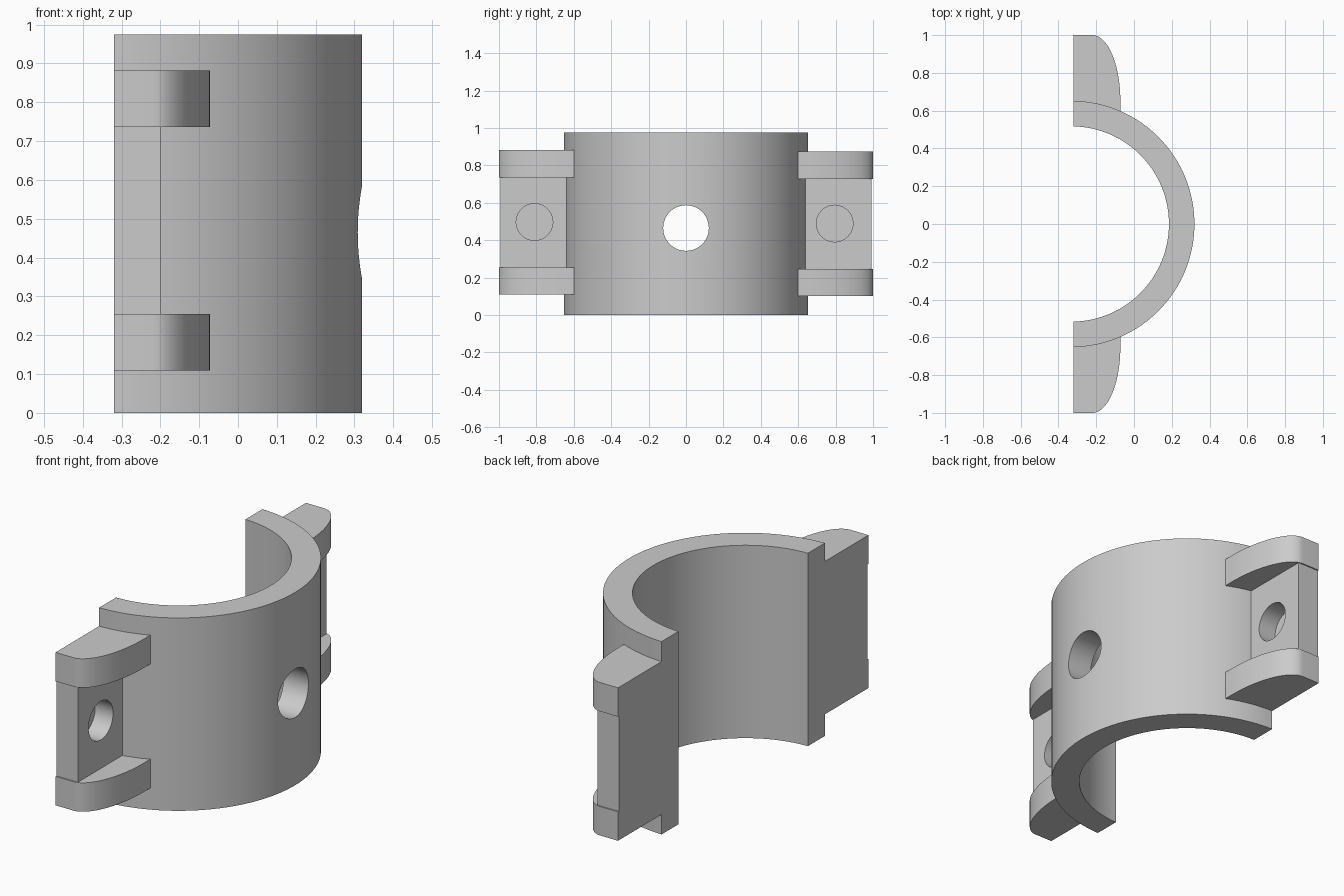
import bpy, bmesh
from math import sin, cos, pi, asin, acos, radians

cube = bpy.data.objects.get("Cube")
if cube:
    bpy.data.objects.remove(cube, do_unlink=True)

grey = bpy.data.materials.new("plain grey")
grey.use_nodes = True
colour = (0.6, 0.6, 0.6, 1)
grey.diffuse_color = colour
grey.node_tree.nodes["Principled BSDF"].inputs["Base Color"].default_value = colour

CX, BACK = -0.332, -0.32      # ring axis and split plane
OUTER, INNER, HEIGHT = 0.652, 0.517, 0.975


def prism(name, outline, z0, z1):
    """Extrude an (x, y) outline from z0 to z1."""
    bm = bmesh.new()
    face = bm.faces.new([bm.verts.new((x, y, z0)) for x, y in outline])
    new = bmesh.ops.extrude_face_region(bm, geom=[face])["geom"]
    verts = [v for v in new if isinstance(v, bmesh.types.BMVert)]
    bmesh.ops.translate(bm, verts=verts, vec=(0, 0, z1 - z0))
    bmesh.ops.recalc_face_normals(bm, faces=bm.faces)
    mesh = bpy.data.meshes.new(name)
    bm.to_mesh(mesh)
    bm.free()
    mesh.materials.append(grey)
    obj = bpy.data.objects.new(name, mesh)
    bpy.context.collection.objects.link(obj)
    return obj


def drill(obj, y, z, radius):
    """Cut a round hole along x."""
    bpy.ops.mesh.primitive_cylinder_add(vertices=48, radius=radius, depth=3,
                                        location=(1.2, y, z), rotation=(0, pi / 2, 0))
    cutter = bpy.context.object
    cutter.hide_render = True
    cutter.data.materials.append(grey)
    mod = obj.modifiers.new("hole", 'BOOLEAN')
    mod.operation, mod.solver, mod.object = 'DIFFERENCE', 'EXACT', cutter
    bpy.context.view_layer.objects.active = obj
    bpy.ops.object.modifier_apply(modifier=mod.name)
    bpy.data.objects.remove(cutter, do_unlink=True)


def arc(radius, x_from, x_to, steps):
    """Points on the ring circle in +y, between two x positions."""
    a, b = (acos((x - CX) / radius) for x in (x_from, x_to))
    return [(CX + radius * cos(a + (b - a) * i / steps),
             radius * sin(a + (b - a) * i / steps)) for i in range(steps + 1)]


# Half ring with a cross hole
def half(radius):
    quarter = arc(radius, BACK, CX + radius, 32)
    return quarter + [(x, -y) for x, y in quarter[-2::-1]]


ring = prism("half_ring", half(OUTER) + half(INNER)[::-1], 0, HEIGHT)
drill(ring, 0, 0.465, 0.122)
parts = [ring]

# Bolt ears: a drilled plate between two rounded ribs on each side
RIB_X, PLATE_X = -0.072, -0.2
seat = OUTER - 0.002
nose = [(-0.22 + (RIB_X + 0.22) * cos(t), 0.65 + 0.35 * sin(t))
        for t in (i * pi / 40 for i in range(21))]
rib_outline = arc(seat, BACK, RIB_X, 8) + nose + [(BACK, 1.0)]
plate_outline = arc(seat, BACK, PLATE_X, 4) + [(PLATE_X, 0.993), (BACK, 0.993)]

for side, s, base, hole_y in (("front", -1, 0.109, 0.81), ("back", 1, 0.101, 0.795)):
    def mirrored(points):
        return [(x, s * y) for x, y in points]
    plate = prism(side + "_bolt_plate", mirrored(plate_outline), base + 0.146, base + 0.627)
    drill(plate, s * hole_y, base + 0.388, 0.098)
    parts.append(plate)
    for level, z in (("lower", base), ("upper", base + 0.627)):
        parts.append(prism(f"{side}_{level}_rib", mirrored(rib_outline), z, z + 0.146))

# Smooth curved faces, sharp edges
bpy.ops.object.select_all(action='DESELECT')
for obj in parts:
    obj.select_set(True)
bpy.context.view_layer.objects.active = ring
bpy.ops.object.shade_smooth_by_angle(angle=radians(30))
